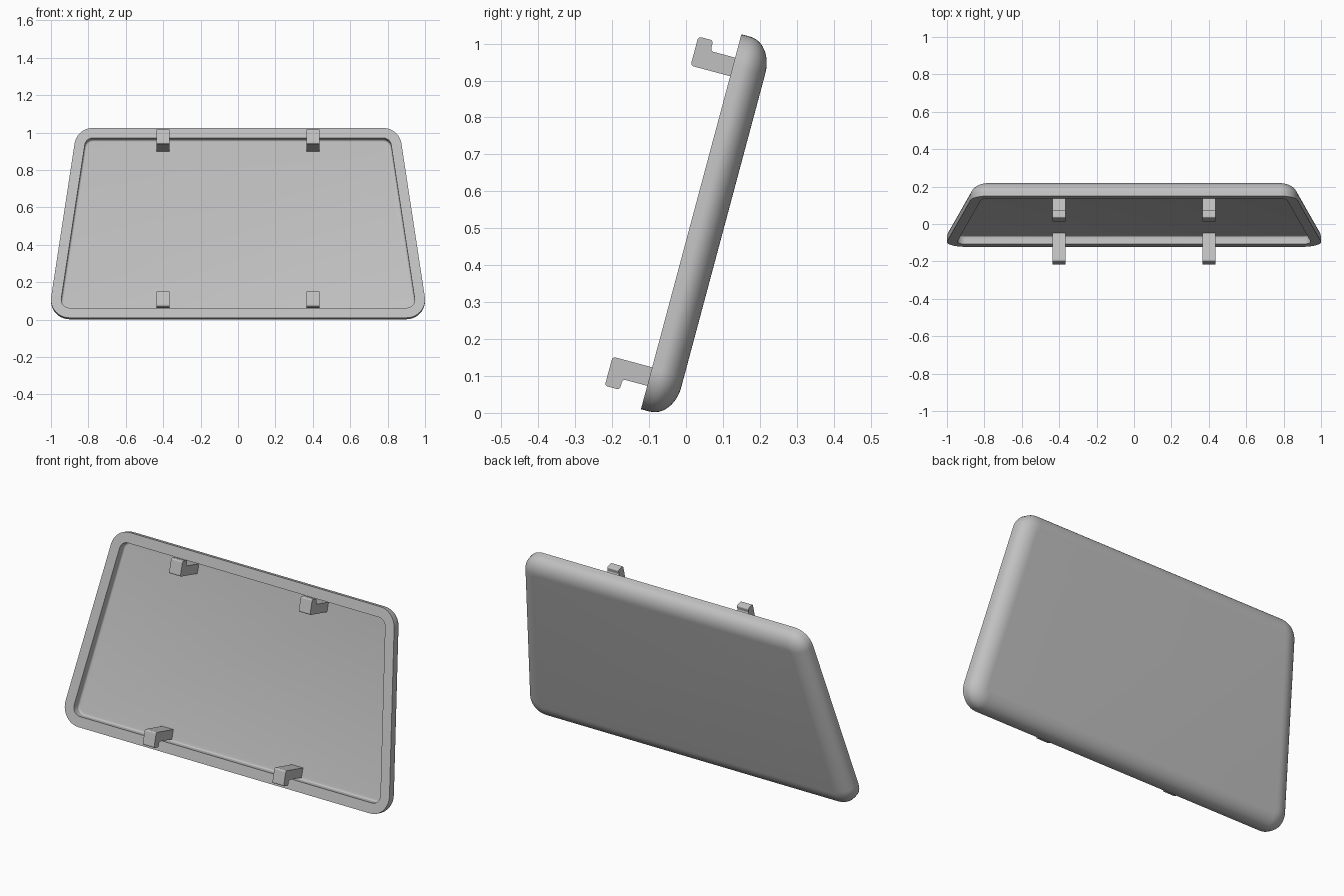
import bpy
import bmesh
from math import sin, cos, tan, atan, pi, radians
from mathutils import Matrix

if "Cube" in bpy.data.objects:
    bpy.data.objects.remove(bpy.data.objects["Cube"])

LENGTH = 1.051                  # panel height along its slope
BOTTOM, TOP = 1.016, 0.861      # half widths before rounding
LEAN = atan((BOTTOM - TOP) / LENGTH)
CORNER = 0.1

# Panel space: x across, y up the slope, z away from the open front
TILT = Matrix(((1, 0, 0, 0),
               (0, sin(radians(15)), cos(radians(15)), -0.122),
               (0, cos(radians(15)), -sin(radians(15)), 0.01),
               (0, 0, 0, 1)))

grey = bpy.data.materials.new("light grey")
grey.use_nodes = True
colour = (0.53, 0.53, 0.53, 1)
grey.diffuse_color = colour
grey.node_tree.nodes["Principled BSDF"].inputs["Base Color"].default_value = colour


def make_object(name, bm):
    bmesh.ops.recalc_face_normals(bm, faces=bm.faces)
    bm.transform(TILT)
    bmesh.ops.recalc_face_normals(bm, faces=bm.faces)
    mesh = bpy.data.meshes.new(name)
    bm.to_mesh(mesh)
    bm.free()
    mesh.materials.append(grey)
    obj = bpy.data.objects.new(name, mesh)
    bpy.context.collection.objects.link(obj)
    return obj


def outline(inset, depth, steps=10):
    """Rounded trapezoid, moved inward by inset."""
    r = max(CORNER - inset, 0.012)
    half = []
    for level, sign, width in ((inset, -1, BOTTOM), (LENGTH - inset, 1, TOP)):
        # centre of the corner arc, touching the end edge and the leaning side
        cy = level - sign * r
        side = BOTTOM - cy * tan(LEAN)
        cx = side - (inset + r) / cos(LEAN)
        start, end = (-pi / 2, LEAN) if sign < 0 else (LEAN, pi / 2)
        for i in range(steps + 1):
            a = start + (end - start) * i / steps
            half.append((cx + r * cos(a), cy + r * sin(a), depth))
    return half + [(-x, y, z) for x, y, z in reversed(half)]


# Shell section: inner floor, inner fillet, wall, flat rim, outer wall, rounded back
section = []
for i in range(5):
    a = pi / 2 * i / 4
    section.append((0.065 - 0.01 * sin(a), 0.035 + 0.01 * cos(a)))
section += [(0.055, 0), (0, 0)]
for i in range(13):
    a = pi / 2 * i / 12
    section.append((0.085 * (1 - cos(a)), 0.025 + 0.065 * sin(a)))

bm = bmesh.new()
rings = [[bm.verts.new(p) for p in outline(*s)] for s in section]
for a, b in zip(rings, rings[1:]):
    for i in range(len(a)):
        j = (i + 1) % len(a)
        bm.faces.new((a[i], a[j], b[j], b[i]))
bm.faces.new(rings[0])
bm.faces.new(rings[-1])
shell = make_object("cover_shell", bm)
bpy.context.view_layer.objects.active = shell
shell.select_set(True)
bpy.ops.object.shade_smooth_by_angle(angle=radians(35))
shell.select_set(False)

# Clip profile (along slope, depth): arm with a prong pointing to the nearest end
PROFILE = [(0.1175, 0.05), (0.1175, -0.111), (0.036, -0.111),
           (0.036, -0.069), (0.0655, -0.069), (0.0655, 0.05)]


def make_clip(name, x, at_top):
    bm = bmesh.new()
    ends = []
    for dx in (-0.035, 0.035):
        ends.append([bm.verts.new((x + dx, LENGTH - v if at_top else v, w))
                     for v, w in PROFILE])
    bm.faces.new(ends[0])
    bm.faces.new(ends[1])
    n = len(PROFILE)
    for i in range(n):
        j = (i + 1) % n
        bm.faces.new((ends[0][i], ends[0][j], ends[1][j], ends[1][i]))
    bmesh.ops.recalc_face_normals(bm, faces=bm.faces)
    # round the long corners of the prong
    corners = [bm.edges.get((ends[0][i], ends[1][i])) for i in range(1, n - 1)]
    bmesh.ops.bevel(bm, geom=corners, offset=0.008, segments=3,
                    profile=0.5, affect='EDGES')
    make_object(name, bm)


for side, x in (("left", 0.4), ("right", -0.4)):
    make_clip("top_clip_" + side, x, True)
    make_clip("bottom_clip_" + side, x, False)
